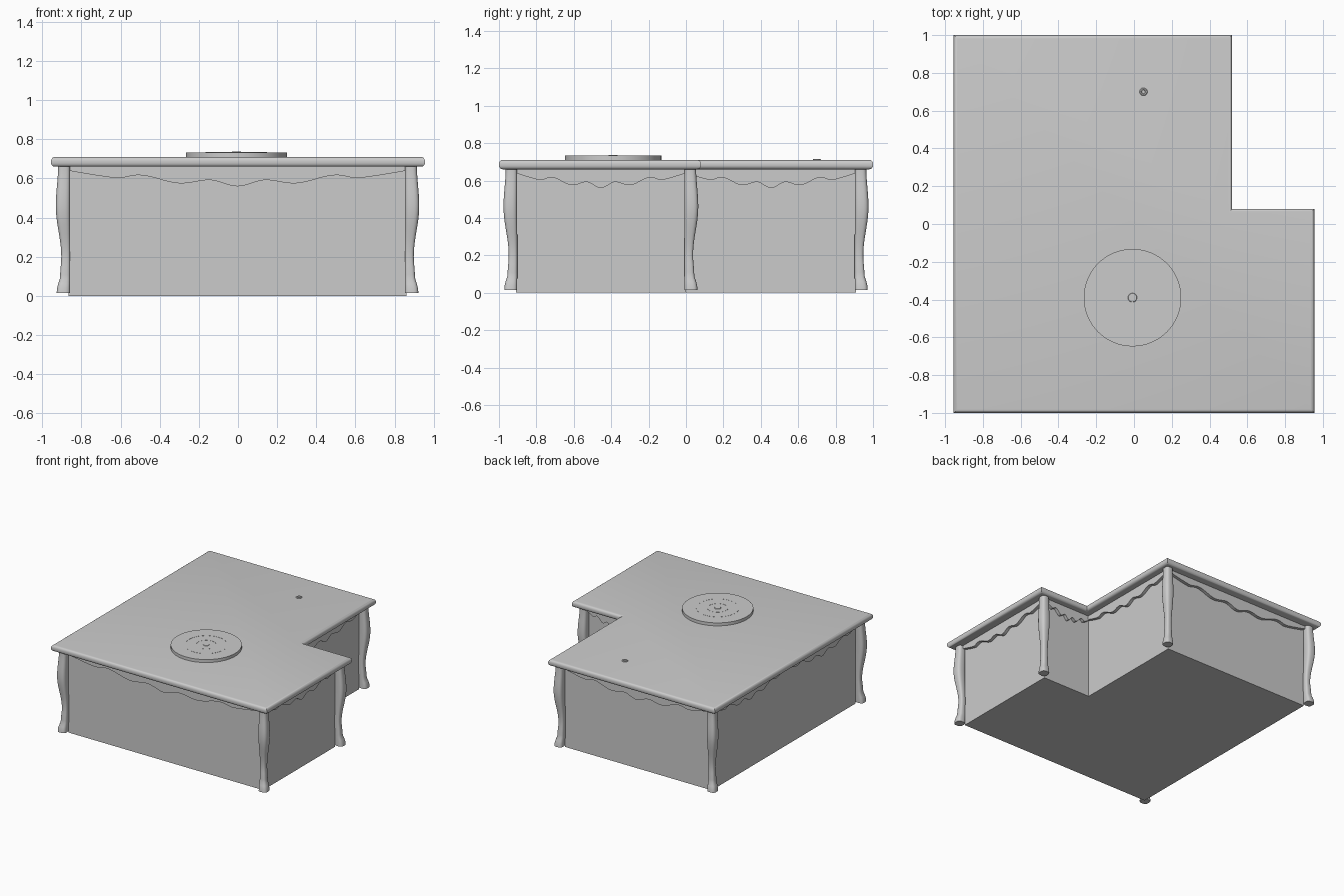
import bpy, bmesh, math
from mathutils import Vector

if "Cube" in bpy.data.objects:
    bpy.data.objects.remove(bpy.data.objects["Cube"])


def finish(bm, name, angle=35):
    bmesh.ops.recalc_face_normals(bm, faces=bm.faces)
    me = bpy.data.meshes.new(name)
    bm.to_mesh(me)
    bm.free()
    ob = bpy.data.objects.new(name, me)
    bpy.context.collection.objects.link(ob)
    bpy.ops.object.select_all(action='DESELECT')
    ob.select_set(True)
    bpy.context.view_layer.objects.active = ob
    bpy.ops.object.shade_smooth_by_angle(angle=math.radians(angle))
    return ob


def prism(name, outline, offset, bevel=0):
    bm = bmesh.new()
    face = bm.faces.new([bm.verts.new(p) for p in outline])
    ext = bmesh.ops.extrude_face_region(bm, geom=[face], use_keep_orig=True)
    moved = [g for g in ext['geom'] if isinstance(g, bmesh.types.BMVert)]
    bmesh.ops.translate(bm, verts=moved, vec=offset)
    if bevel:
        bmesh.ops.recalc_face_normals(bm, faces=bm.faces)
        rims = [e for e in bm.edges if abs(e.verts[0].co.z - e.verts[1].co.z) < 1e-6]
        bmesh.ops.bevel(bm, geom=rims, offset=bevel, segments=4, profile=0.5, affect='EDGES')
    return finish(bm, name)


def l_shape(x0, x1, y0, y1, nx, ny, z):
    return [(x0, y0, z), (x1, y0, z), (x1, ny, z), (nx, ny, z), (nx, y1, z), (x0, y1, z)]


def lathe(name, profile, centre, steps=64):
    bm = bmesh.new()
    rings = []
    for r, z in profile:
        rings.append([bm.verts.new((centre[0] + r * math.cos(math.tau * i / steps),
                                    centre[1] + r * math.sin(math.tau * i / steps), z))
                      for i in range(steps)])
    for a, b in zip(rings, rings[1:]):
        for i in range(steps):
            j = (i + 1) % steps
            bm.faces.new((a[i], a[j], b[j], b[i]))
    bm.faces.new(rings[0])
    bm.faces.new(rings[-1])
    return finish(bm, name)


def smooth_curve(keys, t):
    for (a, va), (b, vb) in zip(keys, keys[1:]):
        if t <= b:
            s = (t - a) / (b - a)
            return va + (vb - va) * (1 - math.cos(math.pi * s)) / 2
    return keys[-1][1]


# Body, L-shaped top with rounded rim
X0, X1, Y0, Y1, NX, NY = -0.865, 0.86, -0.91, 0.91, 0.435, 0.0
prism("cabinet_body", l_shape(X0, X1, Y0, Y1, NX, NY, 0), (0, 0, 0.67))
prism("table_top", l_shape(-0.955, 0.955, -1, 1, 0.52, 0.08, 0.66), (0, 0, 0.05), 0.02)

# Scalloped aprons: lower edge height from the middle (0) to the end (1)
SCALLOP = [(0, 0.56), (0.17, 0.592), (0.33, 0.575), (0.59, 0.617), (0.71, 0.602)]


def apron(name, p, q, steps=80):
    p, q = Vector((*p, 0)), Vector((*q, 0))
    d = (q - p).normalized()
    out = Vector((d.y, -d.x, 0))
    pts = []
    for i in range(steps + 1):
        u = abs(2 * i / steps - 1)
        if u < 0.71:
            z = smooth_curve(SCALLOP, u)
        else:
            z = 0.602 + 0.038 * ((u - 0.71) / 0.29) ** 1.2
        pts.append(p.lerp(q, i / steps) + Vector((0, 0, z)) - out * 0.005)
    pts += [q + Vector((0, 0, 0.67)) - out * 0.005, p + Vector((0, 0, 0.67)) - out * 0.005]
    prism(name, pts, out * 0.03)


apron("front_apron", (X0, Y0), (X1, Y0))
apron("right_apron", (X1, Y0), (X1, NY))
apron("notch_back_apron", (X1, NY), (NX, NY))
apron("notch_side_apron", (NX, NY), (NX, Y1))
apron("back_apron", (NX, Y1), (X0, Y1))
apron("left_rear_apron", (X0, Y1), (X0, 0))
apron("left_front_apron", (X0, 0), (X0, Y0))

# Cabriole legs: outward reach from the body corner by height
REACH = [(0.015, 0.062), (0.035, 0.06), (0.1, 0.044), (0.2, 0.038), (0.46, 0.066), (0.67, 0.054)]


def leg(name, corner, sx, sy, steps=28, sides=20):
    bm = bmesh.new()
    rings = []
    for k in range(steps + 1):
        z = 0.015 + 0.655 * k / steps
        inner, outer = -0.008, smooth_curve(REACH, z)
        c, h = (inner + outer) / 2, (outer - inner) / 2
        ring = []
        for i in range(sides):
            a = math.tau * (i + 0.5) / sides
            x, y = [c + h * math.copysign(abs(v) ** 0.65, v) for v in (math.cos(a), math.sin(a))]
            ring.append(bm.verts.new((corner[0] + sx * x, corner[1] + sy * y, z)))
        rings.append(ring)
    for a, b in zip(rings, rings[1:]):
        for i in range(sides):
            j = (i + 1) % sides
            bm.faces.new((a[i], a[j], b[j], b[i]))
    bm.faces.new(rings[0])
    bm.faces.new(rings[-1])
    finish(bm, name, 50)


leg("front_left_leg", (X0, Y0), -1, -1)
leg("front_right_leg", (X1, Y0), 1, -1)
leg("middle_right_leg", (X1, NY), 1, 1)
leg("back_right_leg", (NX, Y1), 1, 1)
leg("back_left_leg", (X0, Y1), -1, 1)

# Turntable with shallow rings and centre boss
lathe("turntable", [(0.258, 0.705), (0.258, 0.734), (0.157, 0.734), (0.157, 0.735),
                    (0.152, 0.735), (0.152, 0.734), (0.077, 0.734), (0.077, 0.735),
                    (0.072, 0.735), (0.072, 0.734), (0.024, 0.734), (0.022, 0.737),
                    (0.012, 0.737)], (-0.008, -0.39))

# Small cable grommet
lathe("grommet", [(0.021, 0.705), (0.021, 0.713), (0.018, 0.716), (0.012, 0.716),
                  (0.009, 0.711)], (0.05, 0.7), 24)
